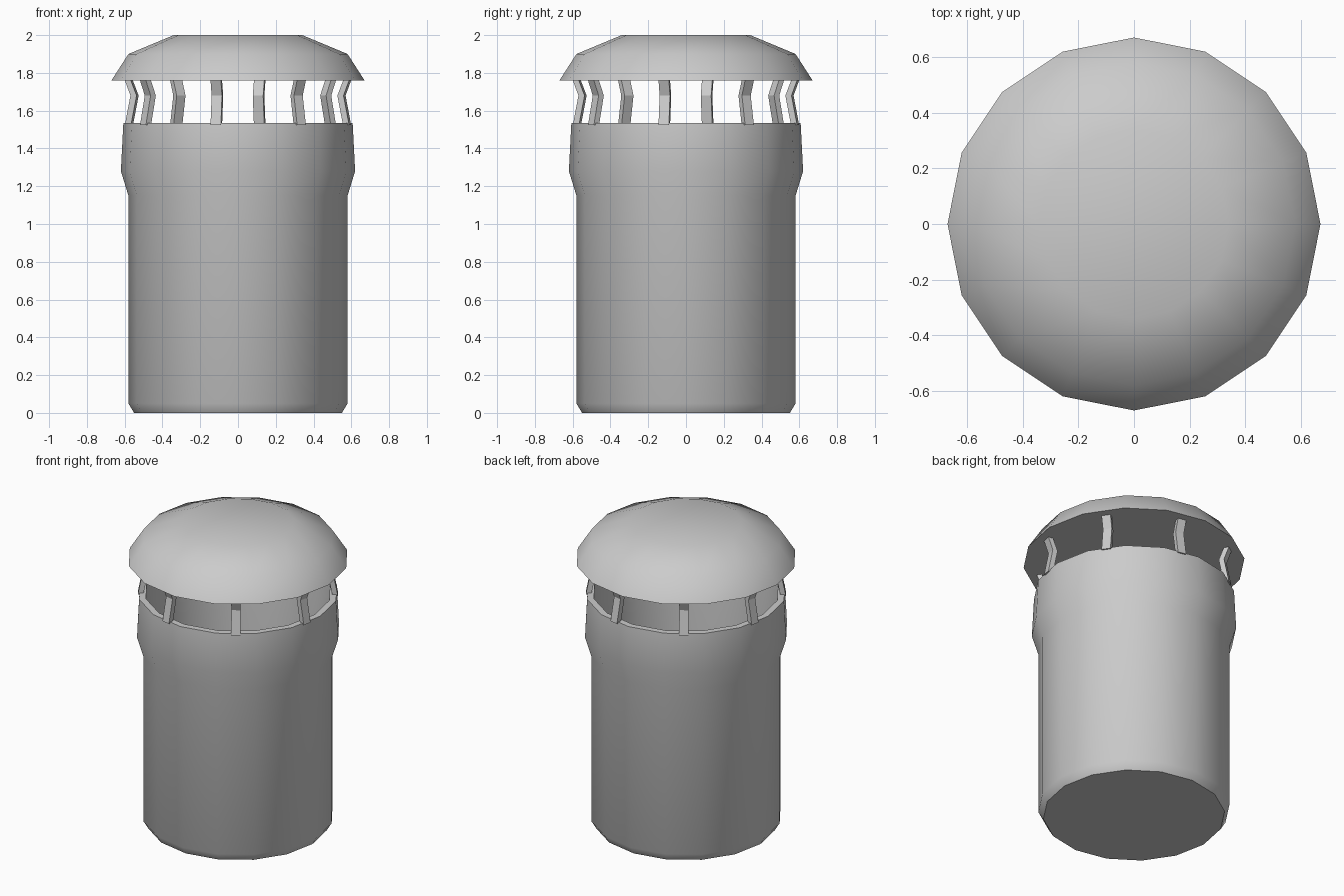
import bpy, bmesh, math
from math import cos, sin, radians

if "Cube" in bpy.data.objects:
    bpy.data.objects.remove(bpy.data.objects["Cube"])

SIDES = 16


def finish(name, bm):
    bmesh.ops.recalc_face_normals(bm, faces=bm.faces)
    me = bpy.data.meshes.new(name)
    bm.to_mesh(me)
    bm.free()
    ob = bpy.data.objects.new(name, me)
    bpy.context.collection.objects.link(ob)
    return ob


def lathe(name, profile):
    """Spin (radius, z) rings into a closed solid; first and last ring are capped."""
    bm = bmesh.new()
    rings = []
    for r, z in profile:
        rings.append([bm.verts.new((r * cos(2 * math.pi * i / SIDES),
                                    r * sin(2 * math.pi * i / SIDES), z))
                      for i in range(SIDES)])
    for a, b in zip(rings, rings[1:]):
        for i in range(SIDES):
            j = (i + 1) % SIDES
            bm.faces.new((a[i], a[j], b[j], b[i]))
    bm.faces.new(rings[0])
    bm.faces.new(rings[-1])
    ob = finish(name, bm)
    bpy.ops.object.select_all(action='DESELECT')
    ob.select_set(True)
    bpy.context.view_layer.objects.active = ob
    bpy.ops.object.shade_smooth_by_angle(angle=radians(40))
    return ob


# Hollow body with a flared collar and an open rim
lathe("body", [(0.55, 0.0), (0.58, 0.05), (0.58, 1.15), (0.62, 1.28),
               (0.607, 1.535), (0.565, 1.535), (0.54, 1.15), (0.54, 0.32)])

# Domed cap with a flat underside
lathe("cap", [(0.67, 1.76), (0.58, 1.90), (0.34, 2.0)])

# Eight bent posts holding the cap over the rim
HALF_W = 0.028
POST = [(0.572, 0.605, 1.525), (0.542, 0.575, 1.68), (0.575, 0.607, 1.765)]
for k in range(8):
    a = radians(-90 + 33.75 + 45 * k)
    bm = bmesh.new()
    rings = []
    for r_in, r_out, z in POST:
        rings.append([bm.verts.new((r * cos(a) - t * sin(a), r * sin(a) + t * cos(a), z))
                      for r, t in ((r_in, -HALF_W), (r_out, -HALF_W),
                                   (r_out, HALF_W), (r_in, HALF_W))])
    for lo, hi in zip(rings, rings[1:]):
        for i in range(4):
            j = (i + 1) % 4
            bm.faces.new((lo[i], lo[j], hi[j], hi[i]))
    bm.faces.new(rings[0])
    bm.faces.new(rings[-1])
    finish(f"post_{k + 1}", bm)
